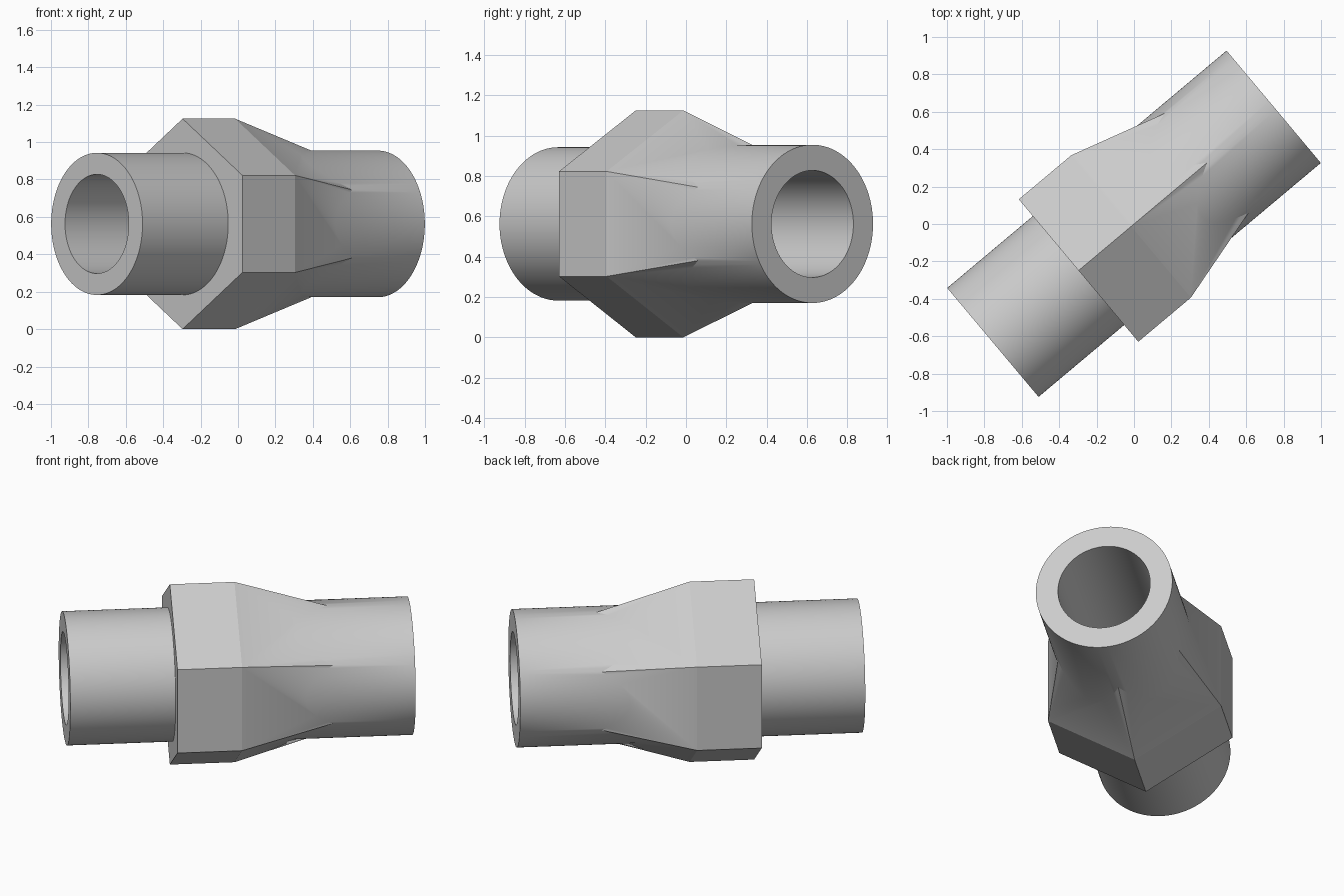
import bpy, bmesh, math

if "Cube" in bpy.data.objects:
    bpy.data.objects.remove(bpy.data.objects["Cube"], do_unlink=True)

grey = bpy.data.materials.new("light grey")
grey.use_nodes = True
colour = (0.6, 0.6, 0.6, 1)
grey.diffuse_color = colour
grey.node_tree.nodes["Principled BSDF"].inputs["Base Color"].default_value = colour

SEGMENTS = 128
SHOULDER = -0.02   # where the hexagon starts to taper
CENTRE_Z = 0.5625


def loft(name, rings):
    """Closed solid along x from rings of (x, [(y, z), ...])."""
    bm = bmesh.new()
    loops = [[bm.verts.new((x, y, z)) for y, z in pts] for x, pts in rings]
    n = len(loops[0])
    for a, b in zip(loops, loops[1:]):
        for i in range(n):
            j = (i + 1) % n
            bm.faces.new((a[i], a[j], b[j], b[i]))
    bm.faces.new(loops[0])
    bm.faces.new(loops[-1])
    bmesh.ops.recalc_face_normals(bm, faces=bm.faces)
    mesh = bpy.data.meshes.new(name)
    bm.to_mesh(mesh)
    bm.free()
    mesh.materials.append(grey)
    obj = bpy.data.objects.new(name, mesh)
    bpy.context.collection.objects.link(obj)
    return obj


def circle(r):
    steps = [math.tau * i / SEGMENTS for i in range(SEGMENTS)]
    return [(r * math.cos(a), r * math.sin(a)) for a in steps]


def hexagon(s):
    half, side, tip = 0.497 * s, 0.26 * s, CENTRE_Z * s
    return [(0, tip), (half, side), (half, -side),
            (0, -tip), (-half, -side), (-half, side)]


def tube(name, x0, x1, r):
    return loft(name, [(x0, circle(r)), (x1, circle(r))])


# Hexagonal nut tapering into the wide pipe, with a pipe at each end
coupling = loft("pipe_coupling", [(-0.387, hexagon(1)), (SHOULDER, hexagon(1)),
                                  (0.62, hexagon(0.635))])
wide_pipe = tube("wide_pipe", -0.2, 0.975, 0.392)
narrow_pipe = tube("narrow_pipe", -0.985, -0.1, 0.38)
bore = tube("bore_cutter", -1.2, 1.2, 0.265)

# Fuse the pipes with the nut and drill the bore
bpy.context.view_layer.objects.active = coupling
for part, operation in ((wide_pipe, "UNION"), (narrow_pipe, "UNION"), (bore, "DIFFERENCE")):
    mod = coupling.modifiers.new(part.name, "BOOLEAN")
    mod.object, mod.operation, mod.solver = part, operation, "EXACT"
    bpy.ops.object.modifier_apply(modifier=mod.name)
    bpy.data.objects.remove(part, do_unlink=True)

# Smooth pipes, crisp hexagon edges and shoulder
bpy.ops.object.select_all(action="DESELECT")
coupling.select_set(True)
bpy.ops.object.shade_smooth_by_angle(angle=math.radians(30))
mesh = coupling.data
for edge in mesh.edges:
    if all(abs(mesh.vertices[v].co.x - SHOULDER) < 0.001 for v in edge.vertices):
        edge.use_edge_sharp = True

coupling.rotation_euler.z = math.radians(40)
coupling.location.z = CENTRE_Z
